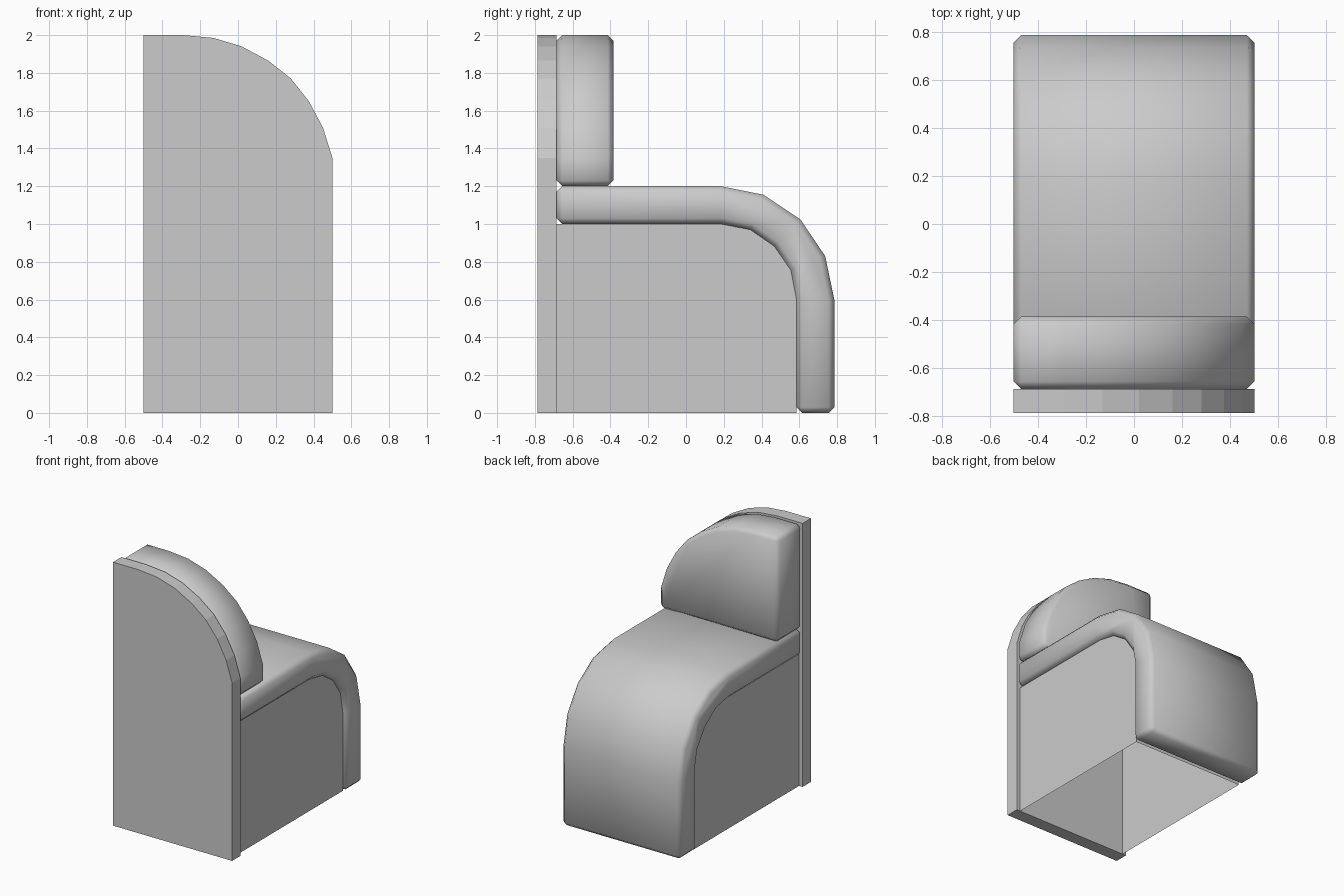
import bpy, bmesh
from mathutils import Vector

if "Cube" in bpy.data.objects:
    bpy.data.objects.remove(bpy.data.objects["Cube"])


def prism(name, points, start, end, to_3d, open_bottom=False, bevel=0.0):
    """Extrude a 2D outline between two depths; optionally soften its edges."""
    bm = bmesh.new()
    a = [bm.verts.new(to_3d(p, start)) for p in points]
    b = [bm.verts.new(to_3d(p, end)) for p in points]
    bm.faces.new(a)
    bm.faces.new(b[::-1])
    n = len(points)
    for i in range(n):
        j = (i + 1) % n
        bm.faces.new((a[j], a[i], b[i], b[j]))
    bmesh.ops.recalc_face_normals(bm, faces=bm.faces)
    if open_bottom:
        low = [f for f in bm.faces if all(v.co.z < 1e-4 for v in f.verts)]
        bmesh.ops.delete(bm, geom=low, context='FACES_ONLY')
    mesh = bpy.data.meshes.new(name)
    bm.to_mesh(mesh)
    bm.free()
    obj = bpy.data.objects.new(name, mesh)
    bpy.context.collection.objects.link(obj)
    if bevel:
        mod = obj.modifiers.new("soft_edges", 'BEVEL')
        mod.width = bevel
        mod.segments = 1
        mod.limit_method = 'ANGLE'
        mod.angle_limit = 0.6
        for poly in mesh.polygons:
            poly.use_smooth = True
    return obj


def along_y(p, d):
    return Vector((p[0], d, p[1]))


def along_x(p, d):
    return Vector((d, p[0], p[1]))


# Asymmetric rounded top shared by the back panel and back cushion
arc = [(0.5, 1.35), (0.45, 1.51), (0.375, 1.65), (0.28, 1.77),
       (0.16, 1.865), (0.02, 1.94), (-0.13, 1.985), (-0.29, 2.0), (-0.5, 2.0)]

# Back panel and the cushion in front of it
prism("back_panel", [(-0.5, 0), (0.5, 0)] + arc, -0.785, -0.685, along_y)
prism("back_cushion", [(-0.5, 1.2), (0.5, 1.2)] + arc, -0.685, -0.385,
      along_y, bevel=0.03)

# Seat cushion, curving down over the far end
outer = [(-0.685, 1.2), (0.185, 1.2), (0.41, 1.155), (0.605, 1.025),
         (0.737, 0.83), (0.785, 0.6), (0.785, 0)]
inner = [(-0.685, 1.0), (0.185, 1.0), (0.34, 0.97), (0.467, 0.883),
         (0.555, 0.755), (0.585, 0.6), (0.585, 0)]
prism("seat_cushion", outer + inner[::-1], -0.5, 0.5, along_x, bevel=0.03)

# Hollow base under the seat, slightly inset and open below
prism("base", [(-0.685, 0)] + inner, -0.47, 0.47, along_x, open_bottom=True)
